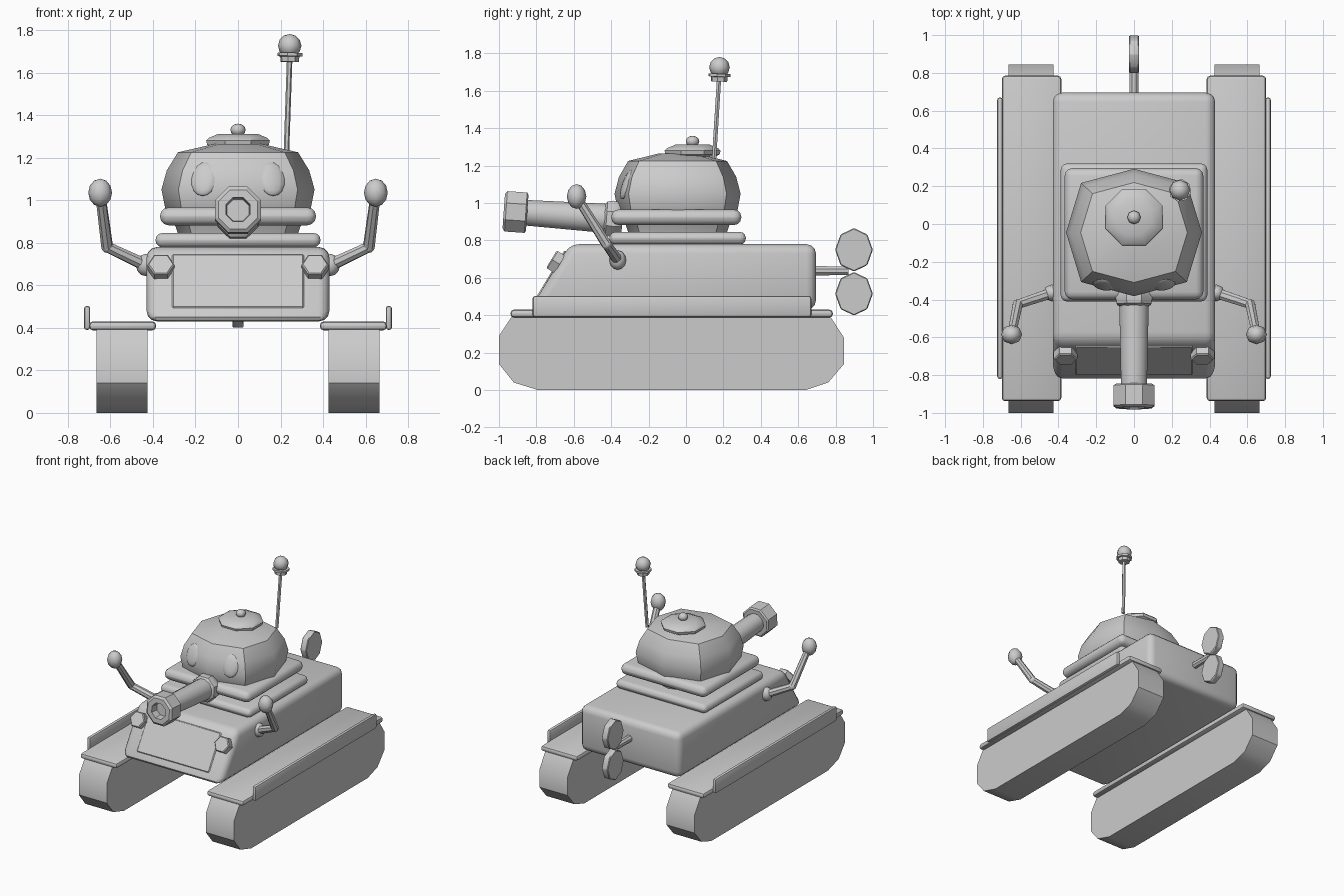
import bpy, bmesh, math
from mathutils import Vector, Matrix

if "Cube" in bpy.data.objects:
    bpy.data.objects.remove(bpy.data.objects["Cube"])


def finish(name, bm, angle=35):
    bmesh.ops.recalc_face_normals(bm, faces=bm.faces)
    me = bpy.data.meshes.new(name)
    bm.to_mesh(me)
    bm.free()
    ob = bpy.data.objects.new(name, me)
    bpy.context.collection.objects.link(ob)
    bpy.ops.object.select_all(action='DESELECT')
    ob.select_set(True)
    bpy.context.view_layer.objects.active = ob
    if angle:
        bpy.ops.object.shade_smooth_by_angle(angle=math.radians(angle))
    return ob


def bevel(bm, width, segs):
    if width:
        bmesh.ops.bevel(bm, geom=bm.edges[:], offset=width, segments=segs,
                        profile=0.5, affect='EDGES', clamp_overlap=True)


def box(name, lo, hi, width=0.0, segs=3):
    lo, hi = Vector(lo), Vector(hi)
    bm = bmesh.new()
    bmesh.ops.create_cube(bm, size=1, matrix=Matrix.Translation((lo + hi) / 2)
                          @ Matrix.Diagonal((*(hi - lo), 1)))
    bevel(bm, width, segs)
    return finish(name, bm)


def side_prism(name, pts, x0, x1, width=0.0, segs=3):
    """Extrude a (y, z) outline from x0 to x1."""
    bm = bmesh.new()
    f = bm.faces.new([bm.verts.new((x0, y, z)) for y, z in pts])
    r = bmesh.ops.extrude_face_region(bm, geom=[f])
    bmesh.ops.translate(bm, vec=(x1 - x0, 0, 0),
                        verts=[v for v in r['geom'] if isinstance(v, bmesh.types.BMVert)])
    bevel(bm, width, segs)
    return finish(name, bm)


def lathe(name, start, end, profile, sides=8, turn=0.5, angle=35):
    """Rings of (distance, radius) around the axis start -> end."""
    start, d = Vector(start), Vector(end) - Vector(start)
    q = d.to_track_quat('Z', 'Y')
    bm = bmesh.new()
    rings = []
    for t, r in profile:
        rings.append([bm.verts.new(start + q @ Vector((
            r * math.cos(math.tau * (i + turn) / sides),
            r * math.sin(math.tau * (i + turn) / sides), t))) for i in range(sides)])
    for a, b in zip(rings, rings[1:]):
        for i in range(sides):
            j = (i + 1) % sides
            bm.faces.new((a[i], a[j], b[j], b[i]))
    bm.faces.new(rings[0])
    bm.faces.new(rings[-1])
    return finish(name, bm, angle)


def rod(name, a, b, r0, r1, sides=8):
    return lathe(name, a, b, [(0, r0), ((Vector(b) - Vector(a)).length, r1)], sides, angle=30)


def ball(name, loc, radii, u=8, v=6, rot=None):
    bm = bmesh.new()
    m = Matrix.Translation(loc) @ (rot or Matrix()) @ Matrix.Diagonal((*radii, 1))
    bmesh.ops.create_uvsphere(bm, u_segments=u, v_segments=v, radius=1, matrix=m)
    return finish(name, bm, 60)


# Hull and sloped front plate
side_prism("hull", [(-0.835, 0.43), (-0.62, 0.78), (0.695, 0.78), (0.695, 0.43)],
           -0.43, 0.43, 0.05, 3)
side_prism("front_plate", [(-0.802, 0.495), (-0.65, 0.747), (-0.62, 0.73), (-0.77, 0.48)],
           -0.31, 0.31, 0.006, 1)

# Mirrored running gear, lamps and arms
track = [(-1, 0.14), (-0.92, 0.04), (-0.79, 0), (0.64, 0), (0.76, 0.04), (0.845, 0.14),
         (0.845, 0.28), (0.77, 0.395), (-0.93, 0.395), (-1, 0.29)]
slope = Vector((0, -0.85, 0.52))
for s, side in ((1, "right"), (-1, "left")):
    side_prism("track_" + side, track, s * 0.425, s * 0.665)
    xs = sorted((s * 0.385, s * 0.70))
    box("fender_" + side, (xs[0], -0.938, 0.388), (xs[1], 0.785, 0.43), 0.018, 2)
    xs = sorted((s * 0.695, s * 0.724))
    box("skirt_" + side, (xs[0], -0.82, 0.39), (xs[1], 0.67, 0.503), 0.013, 2)

    lamp = Vector((s * 0.362, -0.692, 0.683))
    lathe("headlight_" + side, lamp, lamp + slope,
          [(-0.02, 0.063), (0.025, 0.063), (0.032, 0.056)], 6, 0, 25)

    shoulder, elbow, hand = (s * 0.435, -0.365, 0.695), (s * 0.615, -0.425, 0.78), (s * 0.648, -0.585, 1.035)
    ball("shoulder_" + side, shoulder, (0.045, 0.045, 0.052))
    rod("upper_arm_" + side, shoulder, elbow, 0.03, 0.026)
    rod("forearm_" + side, elbow, hand, 0.028, 0.024)
    ball("elbow_" + side, elbow, (0.028, 0.028, 0.028))
    ball("hand_" + side, hand, (0.056, 0.052, 0.066))

    # Shallow oval eyes set into the turret front
    tilt = Matrix.Rotation(s * math.radians(13), 4, 'Z') @ Matrix.Rotation(math.radians(-20), 4, 'X')
    ball("eye_" + side, (s * 0.16, -0.316, 1.10), (0.064, 0.022, 0.085), 12, 8, tilt)

# Turret base plates
box("turret_base_plate", (-0.388, -0.41, 0.778), (0.388, 0.32, 0.846), 0.033, 3)
box("turret_collar", (-0.367, -0.40, 0.882), (0.367, 0.296, 0.966), 0.041, 3)

# Turret dome: rounded-square octagonal rings
bm = bmesh.new()
rings = []
for z, f in [(0.83, 0.77), (0.88, 0.82), (0.96, 0.95), (1.05, 1.0), (1.14, 0.93), (1.225, 0.785), (1.265, 0.3)]:
    ring = []
    for i in range(8):
        k = f * (1.10 if i % 2 else 1.0)
        a = math.tau * i / 8
        ring.append(bm.verts.new((0.36 * k * math.cos(a), -0.045 + 0.337 * k * math.sin(a), z)))
    rings.append(ring)
for a, b in zip(rings, rings[1:]):
    for i in range(8):
        bm.faces.new((a[i], a[i - 1], b[i - 1], b[i]))
bm.faces.new(rings[0])
bm.faces.new(rings[-1])
finish("turret", bm, 40)

# Hatch and knob
lathe("hatch", (0, 0.035, 1.25), (0, 0.035, 2),
      [(0, 0.135), (0.01, 0.157), (0.03, 0.162), (0.042, 0.15), (0.062, 0.10)], 8, 0.5, 25)
ball("hatch_knob", (0, 0.035, 1.33), (0.036, 0.036, 0.03))

# Gun: mantlet, barrel and hollow muzzle
g0, g1 = Vector((0, -0.34, 0.912)), Vector((0, -0.98, 0.957))
lathe("mantlet", g0, g1, [(0, 0.085), (0.02, 0.10), (0.055, 0.105), (0.085, 0.098), (0.1, 0.075)], 8)
lathe("barrel", g0, g1, [(0.03, 0.082), (0.55, 0.07)], 12)
lathe("muzzle", g0, g1, [(0.51, 0.05), (0.51, 0.105), (0.518, 0.117), (0.624, 0.117), (0.636, 0.10),
                         (0.636, 0.062), (0.58, 0.055)], 8, 0.5, 25)

# Antenna
rod("antenna_rod", (0.228, 0.15, 1.235), (0.243, 0.177, 1.67), 0.013, 0.013, 6)
lathe("antenna_cup", (0.243, 0.177, 1.65), (0.245, 0.18, 1.75),
      [(0, 0.044), (0.025, 0.046), (0.027, 0.06), (0.042, 0.06)], 8, 0.5, 25)
ball("antenna_ball", (0.243, 0.179, 1.726), (0.055, 0.055, 0.055))

# Wind-up key: shaft and two oval wings
rod("key_shaft", (0, 0.66, 0.638), (0, 0.87, 0.638), 0.027, 0.025, 8)
for z, part in ((0.75, "upper"), (0.515, "lower")):
    outline = [(0.898 + 0.101 * math.cos(math.tau * i / 8), z + 0.116 * math.sin(math.tau * i / 8))
               for i in range(8)]
    side_prism("key_wing_" + part, outline, -0.026, 0.026, 0.005, 1)
